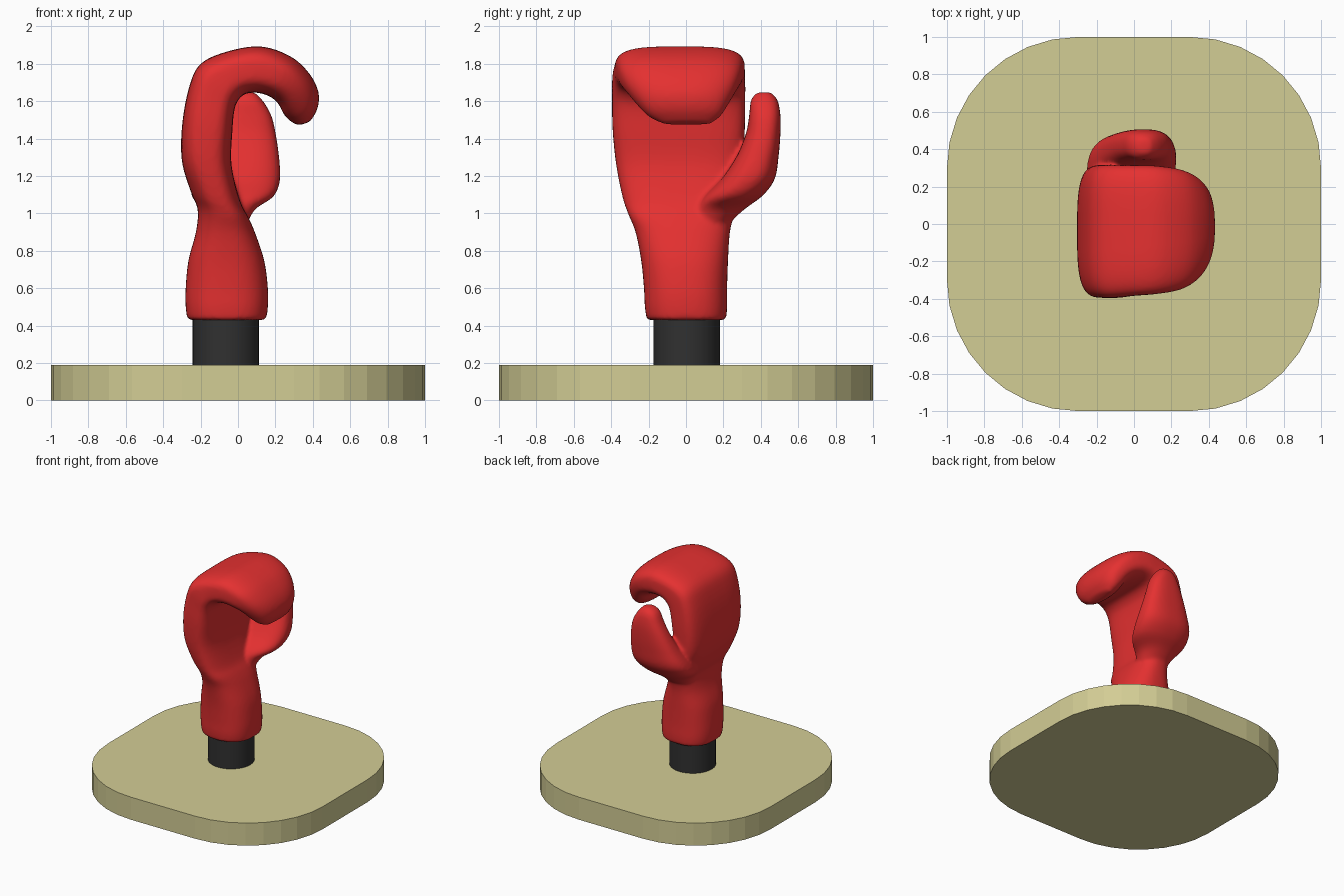
import bpy, bmesh, math

if "Cube" in bpy.data.objects:
    bpy.data.objects.remove(bpy.data.objects["Cube"])

def material(name, rgb):
    m = bpy.data.materials.new(name)
    m.diffuse_color = (*rgb, 1)
    m.use_nodes = True
    m.node_tree.nodes["Principled BSDF"].inputs["Base Color"].default_value = m.diffuse_color
    return m

def make_object(name, bm, mat):
    bmesh.ops.recalc_face_normals(bm, faces=bm.faces)
    me = bpy.data.meshes.new(name)
    bm.to_mesh(me)
    bm.free()
    ob = bpy.data.objects.new(name, me)
    bpy.context.collection.objects.link(ob)
    me.materials.append(mat)
    return ob

def catmull(a, b, c, d, t):
    return [0.5 * (2*q + (r - p)*t + (2*p - 5*q + 4*r - s)*t*t + (3*q - p - 3*r + s)*t**3)
            for p, q, r, s in zip(a, b, c, d)]

def loft(bm, sections, steps=4, n=48):
    # section: back x,z, palm x,z, y range, roundness exponent
    rows = []
    last = len(sections) - 1
    for i in range(last):
        quad = [sections[min(max(i + k, 0), last)] for k in (-1, 0, 1, 2)]
        rows += [catmull(*quad, s / steps) for s in range(steps)]
    rows.append(sections[-1])
    rings = []
    for ox, oz, ix, iz, y0, y1, e in rows:
        ring = []
        for k in range(n):
            a = 2 * math.pi * k / n
            c, s = math.cos(a), math.sin(a)
            u = math.copysign(abs(c) ** (2 / e), c)
            v = math.copysign(abs(s) ** (2 / e), s)
            ring.append(bm.verts.new(((ox + ix)/2 + u*(ix - ox)/2,
                                      (y0 + y1)/2 + v*(y1 - y0)/2,
                                      (oz + iz)/2 + u*(iz - oz)/2)))
        rings.append(ring)
    for r0, r1 in zip(rings, rings[1:]):
        for k in range(n):
            j = (k + 1) % n
            bm.faces.new((r0[k], r0[j], r1[j], r1[k]))
    bm.faces.new(rings[0][::-1])
    bm.faces.new(rings[-1])

red = material("red_leather", (0.78, 0.03, 0.03))
black = material("black_post", (0.03, 0.03, 0.03))
tan = material("tan_base", (0.65, 0.61, 0.3))

# Base: rounded square slab
bm = bmesh.new()
ring = []
for q, (sx, sy) in enumerate(((1, 1), (-1, 1), (-1, -1), (1, -1))):
    for k in range(9):
        a = math.pi / 2 * (q + k / 8)
        ring.append(bm.verts.new((0.3*sx + 0.7*math.cos(a), 0.3*sy + 0.7*math.sin(a), 0)))
slab = bm.faces.new(ring)
top = bmesh.ops.extrude_face_region(bm, geom=[slab])["geom"]
bmesh.ops.translate(bm, verts=[v for v in top if isinstance(v, bmesh.types.BMVert)], vec=(0, 0, 0.19))
make_object("base", bm, tan)

# Post
bpy.ops.mesh.primitive_cylinder_add(vertices=32, radius=0.178, depth=0.34, location=(-0.065, 0.003, 0.36))
post = bpy.context.object
post.name = "post"
post.data.materials.append(black)
bpy.ops.object.shade_smooth_by_angle()

# Glove: cuff, hand and curled finger pad along one path
hand = [
    (-.27, .43, .15, .43, -.21, .215, 2.5),
    (-.28, .50, .16, .50, -.22, .22, 2.5),
    (-.28, .60, .16, .60, -.225, .22, 2.5),
    (-.265, .75, .14, .75, -.24, .225, 2.5),
    (-.225, .90, .09, .90, -.27, .235, 2.5),
    (-.215, 1.02, .055, .98, -.31, .26, 2.6),
    (-.25, 1.11, .01, 1.07, -.34, .29, 2.8),
    (-.30, 1.28, -.035, 1.26, -.375, .305, 3.2),
    (-.298, 1.48, -.03, 1.44, -.393, .315, 3.6),
    (-.26, 1.68, -.02, 1.55, -.395, .317, 3.8),
    (-.20, 1.80, .0, 1.605, -.395, .317, 3.8),
    (-.06, 1.865, .04, 1.64, -.385, .315, 3.6),
    (.12, 1.893, .11, 1.645, -.375, .312, 3.4),
    (.28, 1.84, .18, 1.62, -.355, .295, 3),
    (.38, 1.75, .22, 1.58, -.315, .265, 2.6),
    (.43, 1.65, .245, 1.53, -.26, .225, 2.4),
    (.425, 1.56, .285, 1.49, -.20, .185, 2.3),
    (.385, 1.49, .325, 1.47, -.12, .13, 2.2),
]
# Thumb rising beside the hand
thumb = [
    (-.17, .92, .04, .92, .02, .20, 2.2),
    (-.20, 1.02, .09, 1.02, .05, .31, 2.2),
    (-.25, 1.10, .19, 1.09, .10, .41, 2.3),
    (-.24, 1.19, .225, 1.18, .19, .475, 2.5),
    (-.18, 1.31, .22, 1.30, .27, .495, 2.6),
    (-.12, 1.43, .203, 1.42, .32, .505, 2.6),
    (-.07, 1.53, .18, 1.52, .338, .505, 2.6),
    (-.03, 1.61, .135, 1.60, .347, .49, 2.5),
    (.02, 1.648, .09, 1.648, .38, .455, 2.3),
]
bm = bmesh.new()
loft(bm, hand)
loft(bm, thumb)
glove = make_object("glove", bm, red)
# Fuse thumb and hand, then soften the joint
remesh = glove.modifiers.new("fuse", "REMESH")
remesh.mode = 'VOXEL'
remesh.voxel_size = 0.013
remesh.use_smooth_shade = True
soft = glove.modifiers.new("soften", "SMOOTH")
soft.factor = 0.5
soft.iterations = 8
